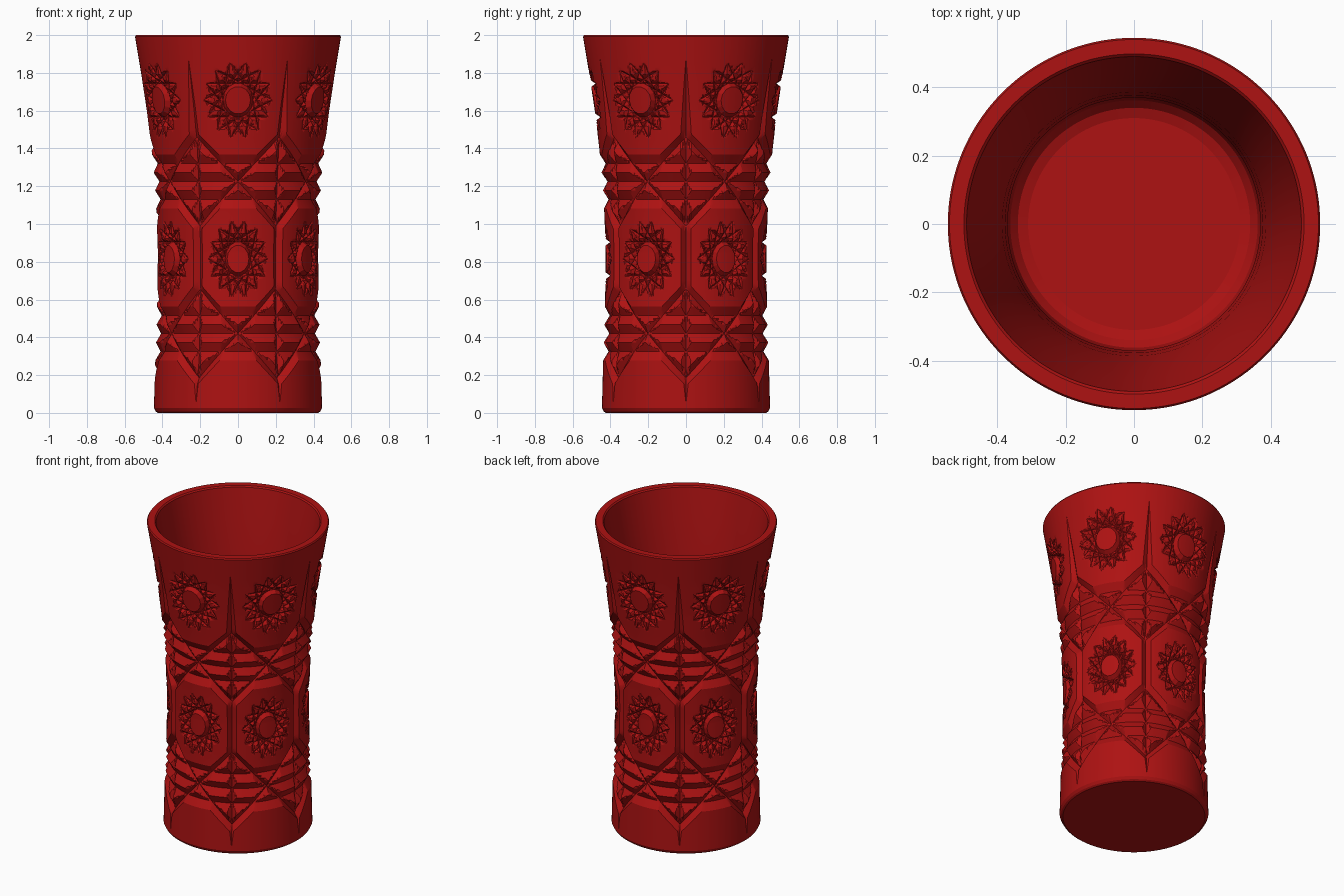
import bpy, bmesh, math
from mathutils import Matrix, Vector

cube = bpy.data.objects.get("Cube")
if cube:
    bpy.data.objects.remove(cube, do_unlink=True)

HALF = math.pi / 6          # half of one of the six repeating panels
UNIT = 0.44                 # average radius, turns angle into arc length
FLUTE_W, FLUTE_D = 0.064, 0.028
BANDS = (0.42, 1.225)       # centre heights of the ribbed bands
PITCH, RIB_D = 0.095, 0.027
DIAG_RISE, DIAG_W = 0.235, 0.03
STARS = (0.815, 1.655)      # centre heights of the star cuts
STAR_A, STAR_Z = 0.385, 0.205
POINTS, CHORD, CHORD_W, STAR_D = 14, 0.434, 0.09, 0.026

OUTER = [(0, .425), (.008, .436), (.025, .445), (.3, .438), (.6, .428), (.85, .425),
         (1.05, .432), (1.2, .441), (1.4, .459), (1.6, .483), (1.8, .513),
         (1.992, .545), (2, .54)]


def radius(z):
    for (z0, r0), (z1, r1) in zip(OUTER, OUTER[1:]):
        if z <= z1:
            return r0 + (r1 - r0) * (z - z0) / (z1 - z0)
    return OUTER[-1][1]


diag_dir = Vector((HALF * UNIT, DIAG_RISE)).normalized()
chord_angles = [math.pi / 2 + math.tau * i / POINTS for i in range(POINTS)]


def depth(a, z):
    """Depth of the cut at panel angle a and height z."""
    d = 0.0
    # Upright flute with pointed ends
    f = max(0, min(1, (z - .05) / .25, (1.88 - z) / .43))
    d = max(d, FLUTE_D * (f - (HALF - a) / FLUTE_W))
    # Ribbed bands and crossing diagonals
    for zc in BANDS:
        h = z - zc
        if abs(h) < 1.5 * PITCH:
            off = abs(h - PITCH * round(h / PITCH))
            d = max(d, RIB_D * (1 - 2 * off / PITCH))
        for s in (-1, 1):
            t = a * UNIT * diag_dir.y - s * h * diag_dir.x
            d = max(d, DIAG_W - abs(t))
    # Star cuts made of overlapping chords
    for zc in STARS:
        px, pz = a / STAR_A, (z - zc) / STAR_Z
        if px * px + pz * pz < 1.1:
            for g in chord_angles:
                t = px * math.cos(g) + pz * math.sin(g) - CHORD
                s = pz * math.cos(g) - px * math.sin(g)
                fade = 1 - s * s / (1 - CHORD ** 2)
                d = max(d, STAR_D * (fade - abs(t) / CHORD_W))
    return d


bm = bmesh.new()


def cut(x, y, nx, ny, keep=lambda c: True):
    """Score a straight line across the flat panel."""
    faces = [f for f in bm.faces if keep(f.calc_center_median())]
    geom = set(faces)
    for f in faces:
        geom.update(f.edges)
        geom.update(f.verts)
    bmesh.ops.bisect_plane(bm, geom=list(geom), dist=1e-4, plane_co=(x, y, 0),
                           plane_no=Vector((nx, ny, 0)).normalized())


# Flat half panel: x is the angle, y is the height
bm.faces.new([bm.verts.new(p) for p in
              ((0, 0, 0), (HALF, 0, 0), (HALF, 2, 0), (0, 2, 0))])
for i in range(1, 12):
    cut(HALF * i / 12, 0, 1, 0)
for z in [p[0] for p in OUTER[1:-1]] + [.05 * i for i in range(1, 40)]:
    cut(0, z, 0, 1)

# Flute edges
edge = HALF - FLUTE_W
cut(edge, 0, 1, 0, lambda c: .3 < c.y < 1.45)
cut(edge, 1.45, .43, -FLUTE_W, lambda c: 1.45 < c.y < 1.9)
cut(edge, .3, .25, FLUTE_W, lambda c: .05 < c.y < .3)

# Rib and diagonal edges
for zc in BANDS:
    def in_band(c):
        return abs(c.y - zc) < DIAG_RISE + .05

    for i in range(12):
        cut(HALF * (i + .5) / 12, 0, 1, 0, in_band)
    for i in range(-9, 10):
        cut(0, zc + i * PITCH / 6, 0, 1, in_band)
    for s in (-1, 1):
        for off in (-DIAG_W, 0, DIAG_W):
            nx, nz = diag_dir.y, -s * diag_dir.x
            cut(off * nx / UNIT, zc + off * nz, nx * UNIT, nz, in_band)

# Star edges
for zc in STARS:
    def in_star(c):
        return (c.x / STAR_A) ** 2 + ((c.y - zc) / STAR_Z) ** 2 < 1.1

    for i in range(-13, 14):
        cut(0, zc + i * .075 * STAR_Z, 0, 1, in_star)
        if i > 0:
            cut(i * .075 * STAR_A, 0, 1, 0, in_star)
    for g in chord_angles:
        c, s = math.cos(g), math.sin(g)
        for r in (CHORD - CHORD_W, CHORD, CHORD + CHORD_W):
            cut(r * c * STAR_A, zc + r * s * STAR_Z, c / STAR_A, s / STAR_Z, in_star)
    for i in range(POINTS):
        g = math.pi * i / POINTS
        cut(0, zc, math.cos(g) / STAR_A, math.sin(g) / STAR_Z, in_star)

# Wrap the panel round the axis and press the cuts in
bmesh.ops.triangulate(bm, faces=bm.faces[:])
for v in bm.verts:
    a, z = v.co.x, v.co.y
    r = radius(z) - depth(a, z)
    v.co = (r * math.sin(a), -r * math.cos(a), z)

# Mirror the half panel, then repeat it six times
panel = bm.verts[:] + bm.edges[:] + bm.faces[:]
for k in range(6):
    for flip in (1, -1):
        if k == 0 and flip == 1:
            continue
        new = bmesh.ops.duplicate(bm, geom=panel)["geom"]
        move = Matrix.Rotation(k * math.pi / 3, 4, 'Z') @ Matrix.Diagonal((flip, 1, 1, 1))
        bmesh.ops.transform(bm, matrix=move,
                            verts=[e for e in new if isinstance(e, bmesh.types.BMVert)])


def lathe(points):
    verts = [bm.verts.new((0, -r, z)) for r, z in points]
    edges = [bm.edges.new(pair) for pair in zip(verts, verts[1:])]
    bmesh.ops.spin(bm, geom=verts + edges, cent=(0, 0, 0), axis=(0, 0, 1),
                   angle=math.tau, steps=144, use_merge=True)


# Rim, inner wall and floor; then the underside
wall = [(radius(z) - .055, z) for z in (1.8, 1.6, 1.4, 1.2, 1.05, .85)]
lathe([(.54, 2), (.498, 2), (.49, 1.992)] + wall
      + [(.37, .17), (.362, .135), (.34, .11), (.31, .1), (0, .1)])
lathe([(.425, 0), (0, 0)])

bmesh.ops.remove_doubles(bm, verts=bm.verts[:], dist=1e-4)
bmesh.ops.recalc_face_normals(bm, faces=bm.faces[:])

# Smooth shading with crisp cut edges
for f in bm.faces:
    f.smooth = True
for e in bm.edges:
    e.smooth = e.calc_face_angle(0) < math.radians(18)

mesh = bpy.data.meshes.new("cut_glass_vase")
bm.to_mesh(mesh)
bm.free()
vase = bpy.data.objects.new("cut_glass_vase", mesh)
bpy.context.scene.collection.objects.link(vase)

red = bpy.data.materials.new("deep_red")
red.use_nodes = True
colour = (0.42, 0.006, 0.006, 1)
red.diffuse_color = colour
red.node_tree.nodes["Principled BSDF"].inputs["Base Color"].default_value = colour
mesh.materials.append(red)
